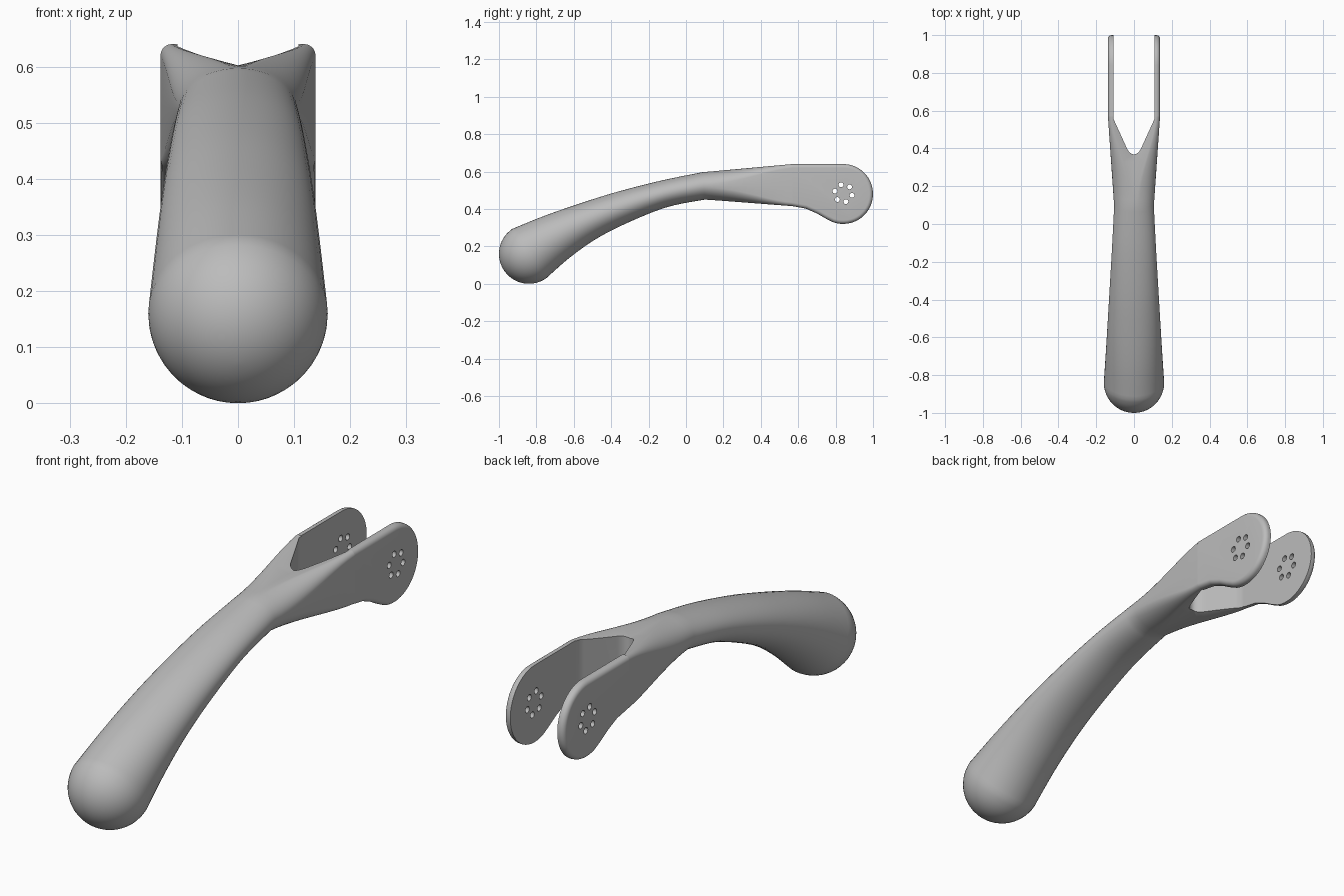
import bpy, bmesh, math
from mathutils import Vector

if "Cube" in bpy.data.objects:
    bpy.data.objects.remove(bpy.data.objects["Cube"])

grey = bpy.data.materials.new("satin grey")
grey.diffuse_color = (0.5, 0.5, 0.5, 1)
grey.use_nodes = True
grey.node_tree.nodes["Principled BSDF"].inputs["Base Color"].default_value = grey.diffuse_color


def make(name, verts, faces):
    me = bpy.data.meshes.new(name)
    bm = bmesh.new()
    vs = [bm.verts.new(v) for v in verts]
    for f in faces:
        bm.faces.new([vs[i] for i in f])
    bmesh.ops.recalc_face_normals(bm, faces=bm.faces)
    bm.to_mesh(me)
    bm.free()
    me.materials.append(grey)
    ob = bpy.data.objects.new(name, me)
    bpy.context.collection.objects.link(ob)
    return ob


def loft(name, rings):
    """Closed rings of equal length, capped at both ends."""
    n = len(rings[0])
    verts = [v for r in rings for v in r]
    faces = [(k * n + i, k * n + (i + 1) % n, (k + 1) * n + (i + 1) % n, (k + 1) * n + i)
             for k in range(len(rings) - 1) for i in range(n)]
    faces += [tuple(range(n)), tuple(range(len(verts) - n, len(verts)))]
    return make(name, verts, faces)


def cut(ob, cutter):
    cutter.hide_render = True
    cutter.hide_viewport = True
    m = ob.modifiers.new("cut", 'BOOLEAN')
    m.operation, m.solver, m.object = 'DIFFERENCE', 'EXACT', cutter


def smooth(ob, angle):
    bpy.ops.object.select_all(action='DESELECT')
    bpy.context.view_layer.objects.active = ob
    ob.select_set(True)
    for m in list(ob.modifiers):
        bpy.ops.object.modifier_apply(modifier=m.name)
    bpy.ops.object.shade_smooth_by_angle(angle=math.radians(angle))


N = 48
ROUND = 0.02


def section(top, bottom, w, t):
    """Ring between a top and bottom (y, z) point: ellipse at t=0, dented rounded box at t=1."""
    c = Vector(((top[0] + bottom[0]) / 2, (top[1] + bottom[1]) / 2))
    up = Vector(top) - c
    h = up.length
    up.normalize()
    ring = []
    for i in range(N):
        a = math.tau * i / N
        ex, ez = w * math.cos(a), h * math.sin(a)
        q, k = divmod(i, 12)
        if k == 0:                       # middle of a side
            bx = (w, 0, -w, 0)[q]
            bz = (0, h - 0.035, 0, 0.035 - h)[q]
        else:                            # corner arc
            b = math.pi / 2 * (q + (k - 1) / 10)
            bx = (w - ROUND) * (1, -1, -1, 1)[q] + ROUND * math.cos(b)
            bz = (h - ROUND) * (1, 1, -1, -1)[q] + ROUND * math.sin(b)
        x, z = ex + (bx - ex) * t, ez + (bz - ez) * t
        ring.append((x, c.x + up.x * z, c.y + up.y * z))
    return ring


def spline(pts, u):
    i = min(int(u), len(pts) - 2)
    f = u - i
    p = [Vector(pts[min(max(j, 0), len(pts) - 1)]) for j in range(i - 1, i + 3)]
    return 0.5 * (2 * p[1] + (p[2] - p[0]) * f + (2 * p[0] - 5 * p[1] + 4 * p[2] - p[3]) * f ** 2
                  + (3 * p[1] - p[0] - 3 * p[2] + p[3]) * f ** 3)


# Handle: round knob, tapering curved grip, then the neck flaring into the fork
stations = [(-.93, .293, -.75, .027, .16), (-.76, .362, -.625, .137, .15), (-.58, .425, -.48, .24, .14),
            (-.38, .488, -.31, .327, .129), (-.14, .55, -.10, .41, .116), (.09, .597, .1, .45, .105)]
rings = []
knob, axis, side = Vector((-.84, .16)), Vector((-.83, -.56)).normalized(), Vector((-.56, .83)).normalized()
for i in range(14):
    a = math.radians(88 - 88 * i / 14)
    c, r = knob + axis * .16 * math.sin(a), .16 * math.cos(a)
    rings.append(section(c + side * r, c - side * r, r, 0))
for i in range(31):
    s = spline(stations, i / 6)
    rings.append(section((s[0], s[1]), (s[2], s[3]), s[4], 0))
for i in range(1, 13):
    t = i / 12
    rings.append(section((.09 + .48 * t, .597 + .043 * t), (.1 + .47 * t, .45 - .035 * t),
                         .105 + .033 * t, t * t * (3 - 2 * t)))
handle = loft("handle", rings)

# Notch that splits the neck into two arms
half = [(.108, .7), (.108, .555), (.035, .395), (.025, .38), (.012, .371)]
outline = half + [(0, .368)] + [(-x, y) for x, y in reversed(half)]
notch = loft("notch_cutter", [[(x, y, z) for x, y in outline] for z in (0, 1)])
cut(handle, notch)
smooth(handle, 35)

# Fork plates: side outline with a rounded outer rim
prof = [(.57, .415), (.64, .402), (.70, .376), (.745, .35)]
prof += [(.84 + .16 * math.cos(a), .48 + .16 * math.sin(a))
         for a in (math.radians(-110 + 200 * i / 28) for i in range(29))]
prof += [(.57, .64)]


def inset(d):
    out = []
    for i, p in enumerate(prof):
        a, b = prof[max(i - 1, 0)], prof[min(i + 1, len(prof) - 1)]
        n = Vector((a[1] - b[1], b[0] - a[0])).normalized()
        if i in (0, len(prof) - 1):
            n = Vector((0, math.copysign(1, n.y)))
        out.append((p[0] + n.x * d, p[1] + n.y * d))
    return out


levels = [(.108, 0)] + [(.118 + ROUND * math.sin(a), ROUND * (1 - math.cos(a)))
                        for a in (math.pi / 2 * i / 6 for i in range(7))]

# Ring of six bolt holes through both plates
verts, faces = [], []
for k in range(6):
    a = math.radians(106 + 60 * k)
    cy, cz = .842 + .047 * math.cos(a), .484 + .047 * math.sin(a)
    b = len(verts)
    verts += [(x, cy + .013 * math.cos(math.tau * j / 16), cz + .013 * math.sin(math.tau * j / 16))
              for x in (-.3, .3) for j in range(16)]
    faces += [(b + j, b + (j + 1) % 16, b + 16 + (j + 1) % 16, b + 16 + j) for j in range(16)]
    faces += [tuple(range(b, b + 16)), tuple(range(b + 16, b + 32))]
holes = make("hole_cutter", verts, faces)

for s, name in ((1, "right_fork_plate"), (-1, "left_fork_plate")):
    plate = loft(name, [[(s * x, y, z) for y, z in inset(d)] for x, d in levels])
    cut(plate, holes)
    smooth(plate, 35)

for ob in (notch, holes):
    bpy.data.objects.remove(ob)
